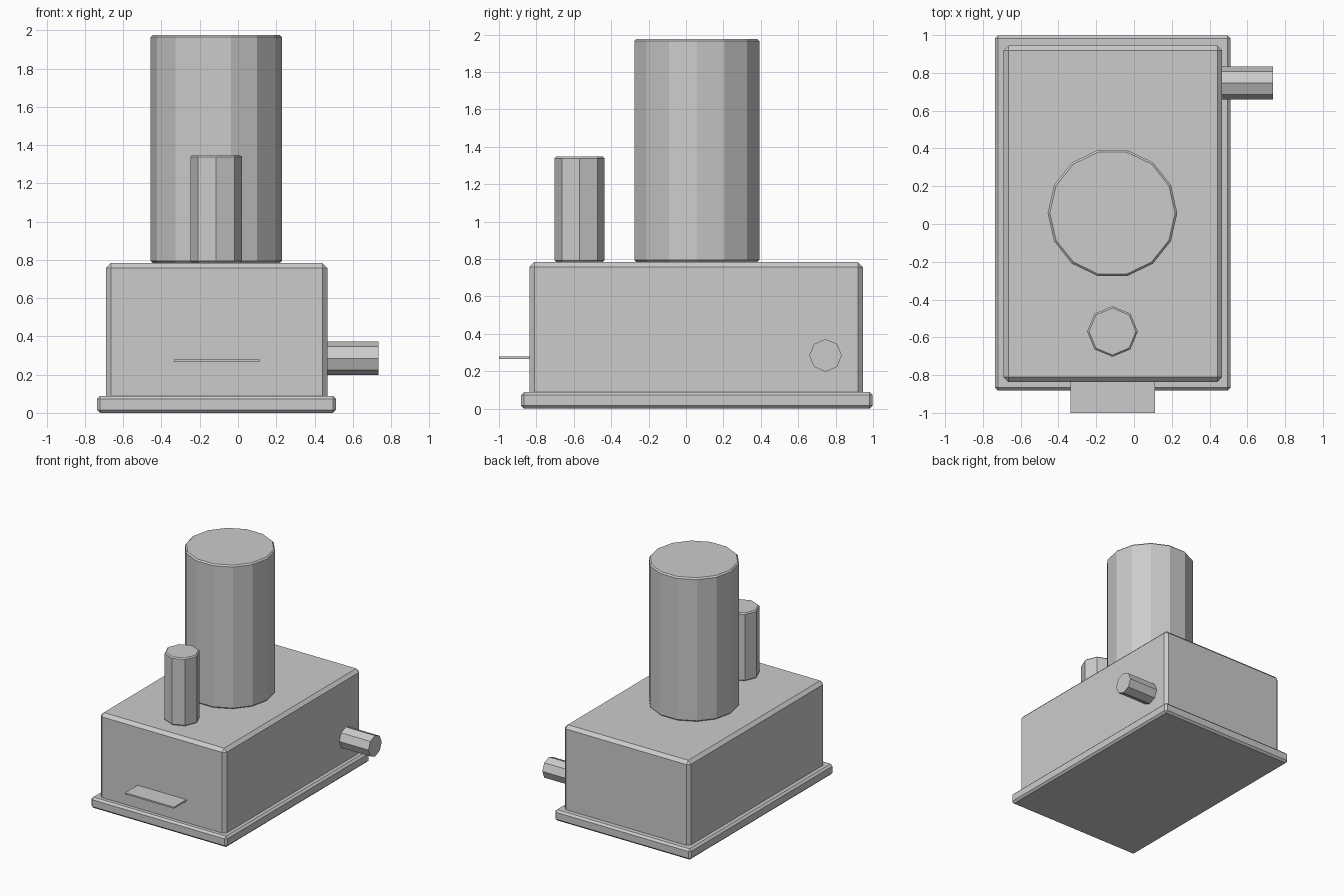
import bpy
import bmesh
from math import radians
from mathutils import Matrix

if "Cube" in bpy.data.objects:
    bpy.data.objects.remove(bpy.data.objects["Cube"])


def finish(name, bm, chamfer, min_angle=60):
    """Chamfer the sharp edges and turn the bmesh into a flat shaded object."""
    if chamfer:
        edges = [e for e in bm.edges if e.calc_face_angle(0) > radians(min_angle)]
        bmesh.ops.bevel(bm, geom=edges, offset=chamfer, segments=1,
                        profile=0.5, affect='EDGES')
    bmesh.ops.recalc_face_normals(bm, faces=bm.faces)
    mesh = bpy.data.meshes.new(name)
    bm.to_mesh(mesh)
    bm.free()
    obj = bpy.data.objects.new(name, mesh)
    bpy.context.collection.objects.link(obj)
    return obj


def box(name, low, high, chamfer=0):
    bm = bmesh.new()
    size = [b - a for a, b in zip(low, high)]
    mid = [(a + b) / 2 for a, b in zip(low, high)]
    bmesh.ops.create_cube(bm, size=1, matrix=Matrix.Translation(mid) @ Matrix.Diagonal((*size, 1)))
    return finish(name, bm, chamfer)


def cylinder(name, start, length, radius, sides, axis='Z', chamfer=0):
    bm = bmesh.new()
    # first vertex is turned so a corner points along y (or z for sideways pipes)
    turn = Matrix.Rotation(radians(90), 4, 'Y') if axis == 'X' else Matrix.Identity(4)
    place = Matrix.Translation(start) @ turn @ Matrix.Translation((0, 0, length / 2))
    place = place @ Matrix.Rotation(radians(90), 4, 'Z')
    bmesh.ops.create_cone(bm, cap_ends=True, segments=sides, radius1=radius,
                          radius2=radius, depth=length, matrix=place)
    return finish(name, bm, chamfer)


# housing: plinth, main body and front shelf
box("base_plate", (-0.737, -0.882, 0), (0.512, 0.998, 0.089), 0.016)
box("body", (-0.69, -0.837, 0.06), (0.467, 0.945, 0.784), 0.026)
box("front_tray", (-0.335, -1.0, 0.266), (0.112, -0.82, 0.279))

# upright tanks on top of the body
cylinder("large_tank", (-0.114, 0.058, 0.784), 1.192, 0.343, 14, chamfer=0.011)
cylinder("small_tank", (-0.114, -0.569, 0.784), 0.564, 0.134, 8, chamfer=0.009)

# pipe stub on the right side
cylinder("side_pipe", (0.45, 0.746, 0.285), 0.285, 0.087, 8, axis='X')
